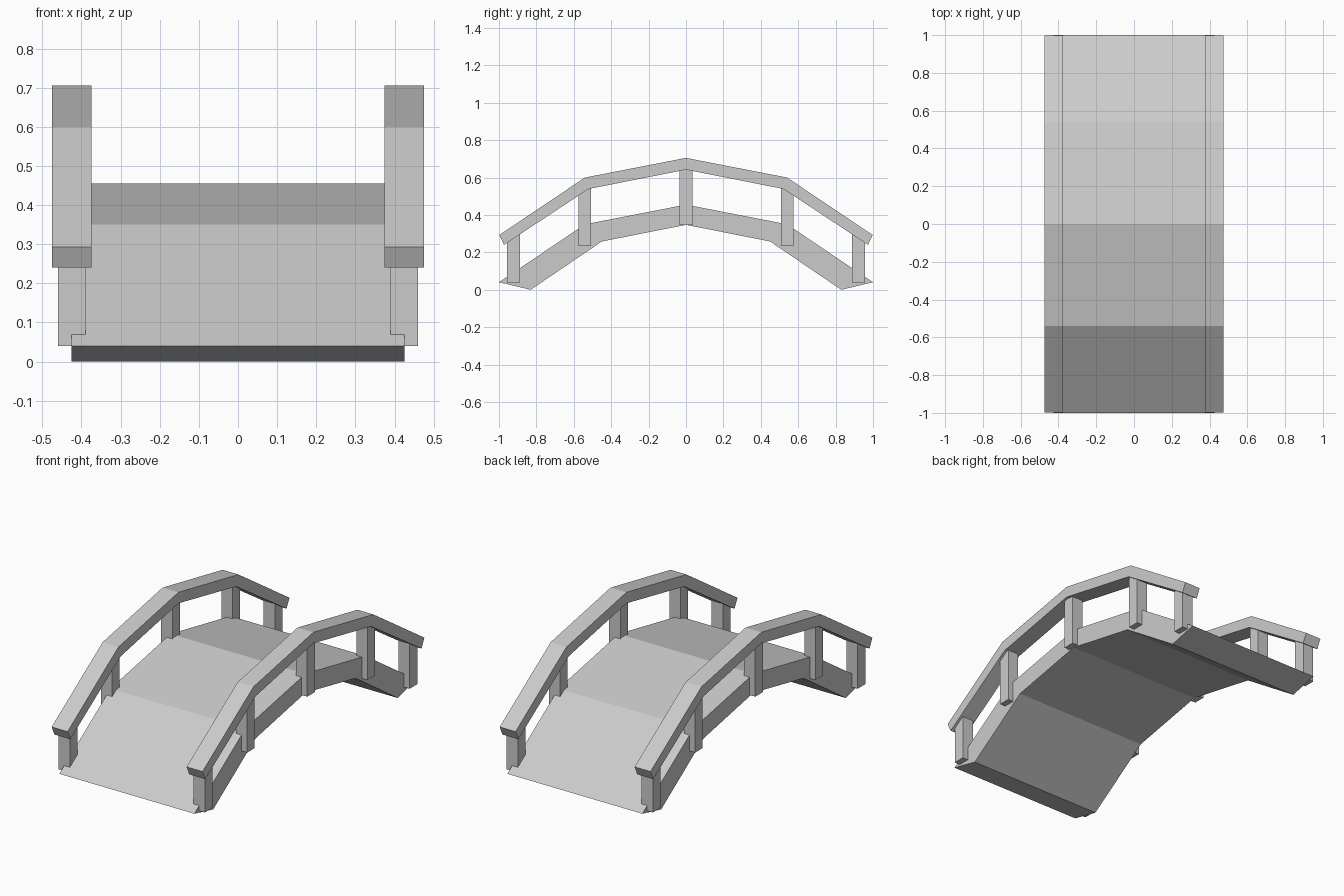
import bpy

if "Cube" in bpy.data.objects:
    bpy.data.objects.remove(bpy.data.objects["Cube"])


def extrude_profile(name, half, x0, x1):
    """Solid from a (y, z) half profile, mirrored in y and extruded along x."""
    top, bottom = half
    upper = top + [(-y, z) for y, z in reversed(top[:-1])]
    lower = bottom + [(-y, z) for y, z in reversed(bottom[:-1])]
    n = len(upper)
    rows = [(x0, upper), (x1, upper), (x1, lower), (x0, lower)]
    verts = [(x, y, z) for x, row in rows for y, z in row]
    faces = [(0, n, 2 * n, 3 * n), (n - 1, 4 * n - 1, 3 * n - 1, 2 * n - 1)]
    for i in range(n - 1):
        for r in range(4):
            a, b = r * n + i, (r + 1) % 4 * n + i
            faces.append((a, a + 1, b + 1, b))
    return add_mesh(name, verts, faces)


def add_mesh(name, verts, faces):
    mesh = bpy.data.meshes.new(name)
    mesh.from_pydata(verts, [], faces)
    mesh.update()
    obj = bpy.data.objects.new(name, mesh)
    bpy.context.collection.objects.link(obj)
    return obj


def box(name, x0, x1, y0, y1, z0, z1):
    verts = [(x, y, z) for z in (z0, z1)
             for x, y in ((x0, y0), (x1, y0), (x1, y1), (x0, y1))]
    faces = [(3, 2, 1, 0), (4, 5, 6, 7)]
    faces += [(i, (i + 1) % 4, (i + 1) % 4 + 4, i + 4) for i in range(4)]
    return add_mesh(name, verts, faces)


# Arched deck
deck = ([(-1, 0.04), (-0.54, 0.35), (0, 0.455)],
        [(-0.83, 0), (-0.45, 0.258), (0, 0.347)])
extrude_profile("deck", deck, -0.425, 0.425)

# Handrails and posts on both sides
rail = ([(-0.998, 0.293), (-0.54, 0.6), (0, 0.705)],
        [(-0.973, 0.24), (-0.52, 0.539), (0, 0.642)])
posts = [(0.922, 0.04, 0.30), (0.541, 0.235, 0.565), (0, 0.347, 0.66)]
for side, s in (("left", -1), ("right", 1)):
    c = s * 0.425
    extrude_profile(side + "_handrail", rail, c - 0.05, c + 0.05)
    for y, z0, z1 in posts:
        for yc in sorted({-y, y}):
            box(side + "_post", c - 0.035, c + 0.035,
                yc - 0.034, yc + 0.034, z0, z1)

# Consistent outward normals
import bmesh
for obj in bpy.context.collection.objects:
    bm = bmesh.new()
    bm.from_mesh(obj.data)
    bmesh.ops.recalc_face_normals(bm, faces=bm.faces)
    bm.to_mesh(obj.data)
    bm.free()
